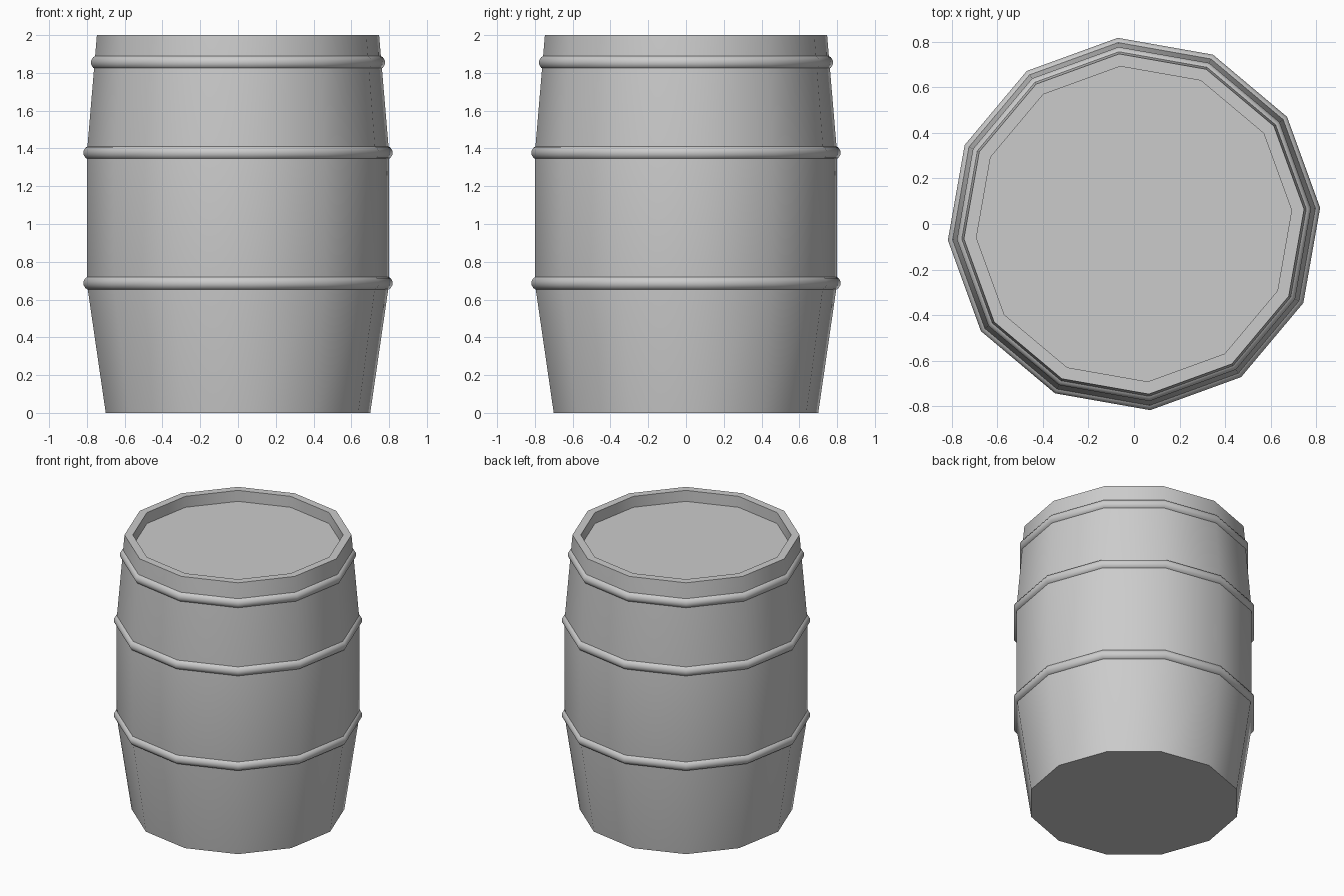
import bpy, bmesh
from math import pi, sin, cos, radians

if "Cube" in bpy.data.objects:
    bpy.data.objects.remove(bpy.data.objects["Cube"])

SIDES = 12
TURN = radians(5)


def lathe(name, profile, closed=False):
    """Revolve an (r, z) profile into a 12-sided shape; open ends are capped."""
    bm = bmesh.new()
    rings = []
    for r, z in profile:
        rings.append([bm.verts.new((r * cos(TURN + 2 * pi * i / SIDES),
                                    r * sin(TURN + 2 * pi * i / SIDES), z))
                      for i in range(SIDES)])
    pairs = list(zip(rings, rings[1:]))
    if closed:
        pairs.append((rings[-1], rings[0]))
    for a, b in pairs:
        for i in range(SIDES):
            j = (i + 1) % SIDES
            bm.faces.new((a[i], a[j], b[j], b[i]))
    if not closed:
        bm.faces.new(rings[0][::-1])
        bm.faces.new(rings[-1])
    bmesh.ops.recalc_face_normals(bm, faces=bm.faces)
    mesh = bpy.data.meshes.new(name)
    bm.to_mesh(mesh)
    bm.free()
    obj = bpy.data.objects.new(name, mesh)
    bpy.context.collection.objects.link(obj)
    bpy.ops.object.select_all(action='DESELECT')
    obj.select_set(True)
    bpy.context.view_layer.objects.active = obj
    bpy.ops.object.shade_smooth_by_angle(angle=radians(50))
    return obj


# Barrel body: bulged wall, rim and sunken lid
lathe("barrel_body", [(0.703, 0), (0.803, 0.685), (0.803, 1.375),
                      (0.75, 2.0), (0.695, 2.0), (0.695, 1.92)])

# Round hoops
for name, radius, z in (("lower_hoop", 0.784, 0.687),
                        ("middle_hoop", 0.784, 1.377),
                        ("upper_hoop", 0.744, 1.855)):
    lathe(name, [(radius + 0.038 * cos(2 * pi * (k + 0.5) / 12),
                  z + 0.038 * sin(2 * pi * (k + 0.5) / 12))
                 for k in range(12)], closed=True)
